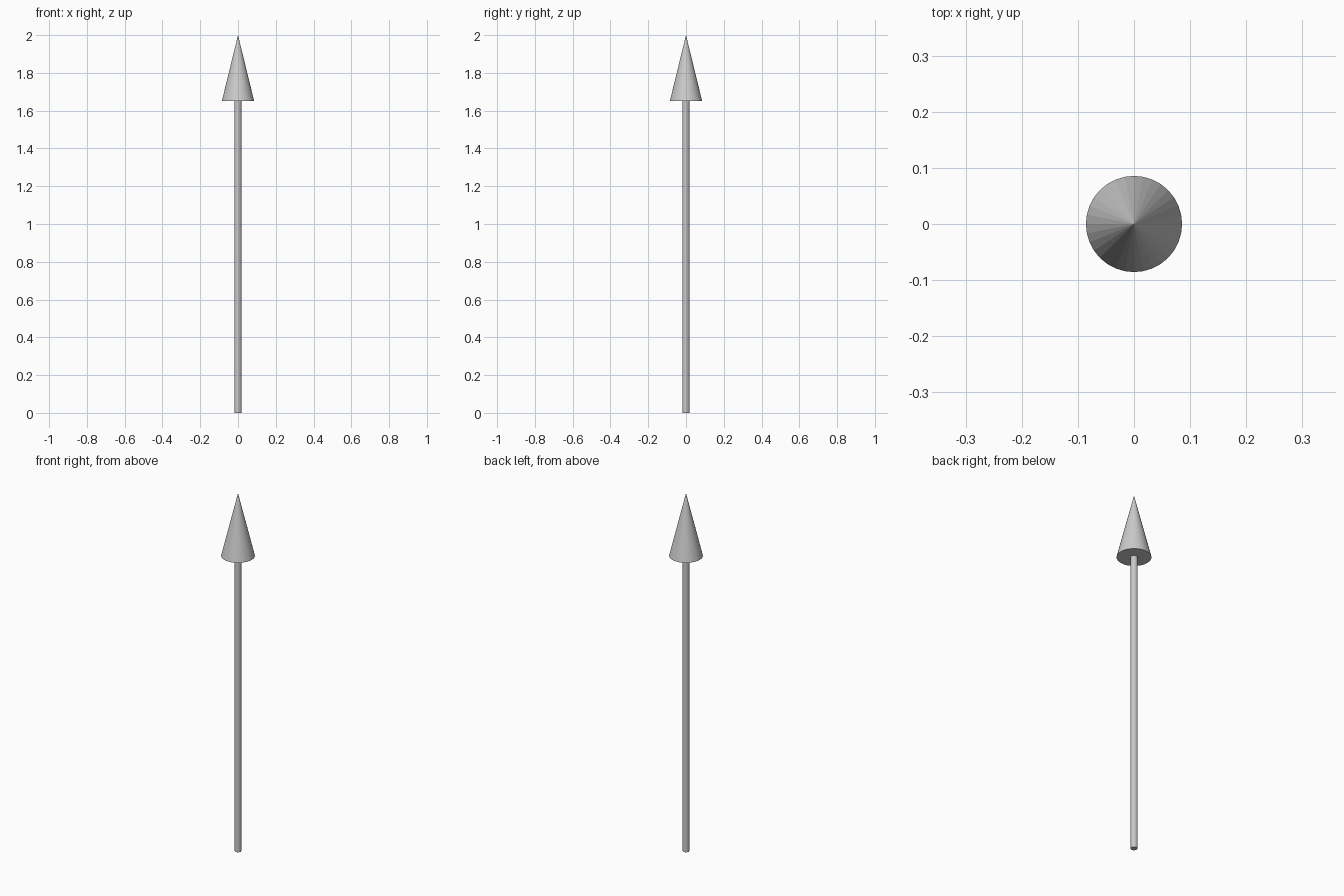
import bpy

if "Cube" in bpy.data.objects:
    bpy.data.objects.remove(bpy.data.objects["Cube"])

SHAFT_TOP = 1.65
HEIGHT = 2.0


def tapered(name, sides, r_bottom, r_top, z0, z1):
    """Upright cone or cylinder between two heights."""
    bpy.ops.mesh.primitive_cone_add(vertices=sides, radius1=r_bottom, radius2=r_top,
                                    depth=z1 - z0, location=(0, 0, (z0 + z1) / 2))
    bpy.context.object.name = name


# Thin shaft standing on the ground
tapered("shaft", 12, 0.0175, 0.0175, 0, SHAFT_TOP)

# Pointed arrow head with a flat underside
tapered("arrow_head", 32, 0.0857, 0, SHAFT_TOP, HEIGHT)
